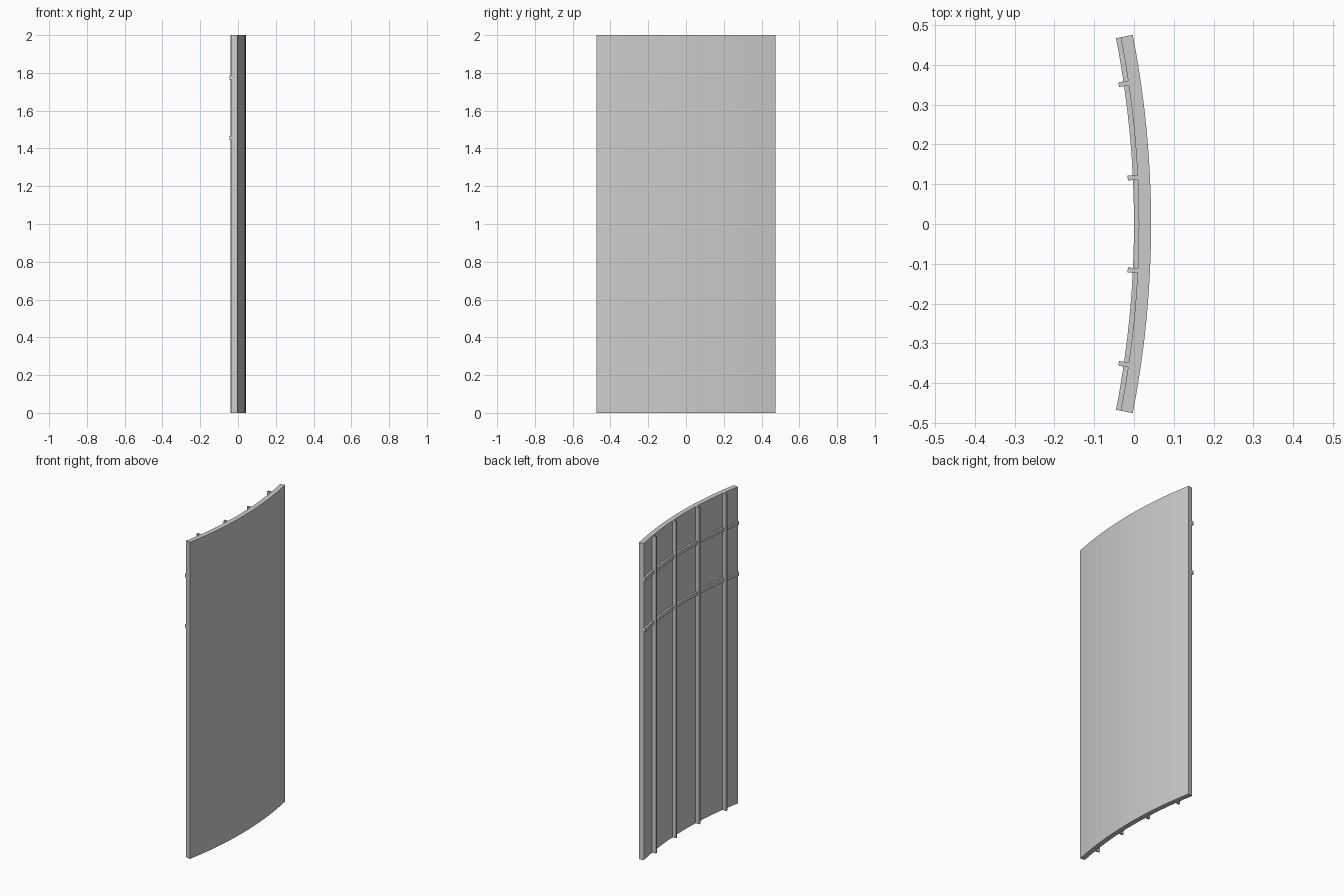
import bpy, bmesh, math

if "Cube" in bpy.data.objects:
    bpy.data.objects.remove(bpy.data.objects["Cube"])

R = 2.475                     # outer radius of the curved panel
CX = 0.043 - R                # centre of curvature on the x axis
HALF = math.asin(0.475 / R)   # half sweep angle
SEGS = 16


def arc_slab(name, r_in, r_out, a0, a1, z0, z1, segs):
    """Extrude a curved strip between two radii and two heights."""
    angles = [a0 + (a1 - a0) * i / segs for i in range(segs + 1)]
    bm = bmesh.new()
    rows = [[bm.verts.new((CX + r * math.cos(a), r * math.sin(a), z0))
             for r in (r_in, r_out)] for a in angles]
    faces = [bm.faces.new((p[0], p[1], q[1], q[0])) for p, q in zip(rows, rows[1:])]
    ext = bmesh.ops.extrude_face_region(bm, geom=faces)["geom"]
    for v in ext:
        if isinstance(v, bmesh.types.BMVert):
            v.co.z = z1
    bmesh.ops.recalc_face_normals(bm, faces=bm.faces)
    mesh = bpy.data.meshes.new(name)
    bm.to_mesh(mesh)
    bm.free()
    obj = bpy.data.objects.new(name, mesh)
    bpy.context.collection.objects.link(obj)
    return obj


# Curved panel
arc_slab("curved_panel", R - 0.031, R, -HALF, HALF, 0, 2, SEGS)

# Vertical ribs on the concave side
for i, y in enumerate((-0.352, -0.116, 0.116, 0.352)):
    a = math.asin(y / (R - 0.043))
    w = 0.006 / R
    arc_slab(f"vertical_rib_{i + 1}", R - 0.056, R - 0.028, a - w, a + w, 0, 2, 1)

# Horizontal rails following the curve
for i, z in enumerate((1.455, 1.775)):
    arc_slab(f"horizontal_rail_{i + 1}", R - 0.043, R - 0.029, -HALF, HALF,
             z - 0.011, z + 0.011, SEGS)
